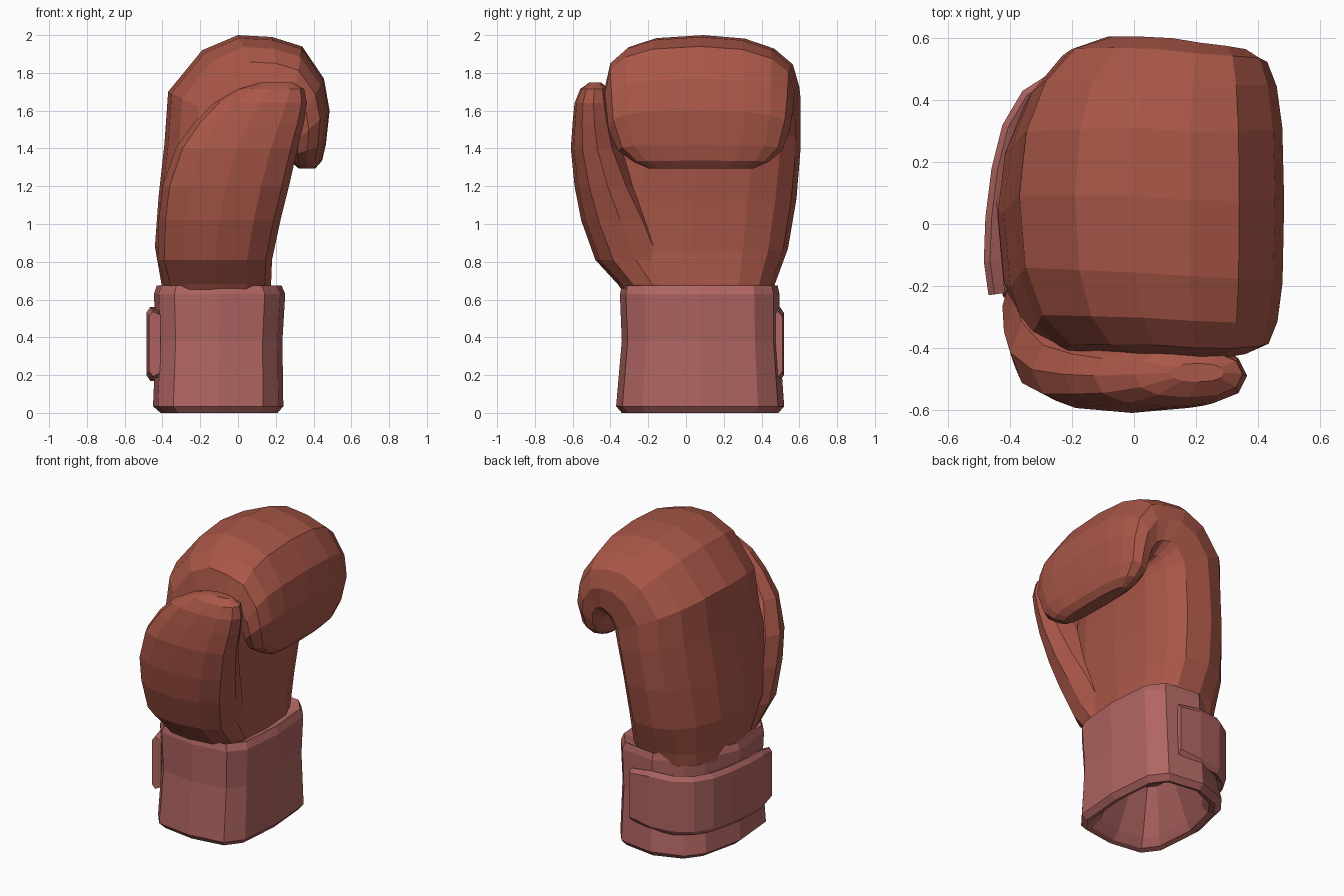
import bpy, bmesh
from math import cos, sin, tau
from mathutils import Vector


def material(name, rgb):
    m = bpy.data.materials.new(name)
    m.diffuse_color = (*rgb, 1)
    return m


def ring(a, b, y0, y1, n, e, e_front=None, e_inner=None):
    """Rounded-rectangle section between xz points a and b, spanning y0..y1.
    e is the squareness; the front and inner corners may have their own."""
    a, b = Vector((a[0], 0, a[1])), Vector((b[0], 0, b[1]))
    pts = []
    for i in range(n):
        c, s = cos(tau * i / n), sin(tau * i / n)
        k = (e_inner or e) if c < -1e-6 else (e_front or e) if s < 0 else e
        u, v = [(1 if w >= 0 else -1) * abs(w) ** (2 / k) for w in (c, s)]
        p = (a + b) / 2 + (a - b) / 2 * u
        p.y = (y0 + y1) / 2 + (y1 - y0) / 2 * v
        pts.append(p)
    return pts


def level(z, x0, x1, y0, y1, n, e):
    return ring((x0, z), (x1, z), y0, y1, n, e)


def loft(name, rings, mat):
    """Skin a list of equal-length rings and cap both ends."""
    bm = bmesh.new()
    vs = [[bm.verts.new(p) for p in r] for r in rings]
    n = len(vs[0])
    for r, s in zip(vs, vs[1:]):
        for i in range(n):
            j = (i + 1) % n
            bm.faces.new((r[i], r[j], s[j], s[i]))
    bm.faces.new(vs[0][::-1])
    bm.faces.new(vs[-1])
    bmesh.ops.recalc_face_normals(bm, faces=bm.faces)
    me = bpy.data.meshes.new(name)
    bm.to_mesh(me)
    bm.free()
    ob = bpy.data.objects.new(name, me)
    me.materials.append(mat)
    bpy.context.collection.objects.link(ob)
    return ob


leather = material("leather", (0.40, 0.095, 0.065))
trim = material("trim", (0.43, 0.13, 0.12))

# Hand: sections rise up the palm, then fan over into the curled fingers
hand = [
    ((-0.40, 0.60), (0.16, 0.60), -0.32, 0.45, 2.2),
    ((-0.405, 0.68), (0.175, 0.68), -0.34, 0.47, 2.2),
    ((-0.44, 0.88), (0.17, 0.86), -0.47, 0.54, 2.0),
    ((-0.42, 1.15), (0.19, 1.12), -0.51, 0.585, 2.0),
    ((-0.39, 1.42), (0.22, 1.34), -0.46, 0.605, 2.0),
    ((-0.37, 1.70), (0.235, 1.41), -0.42, 0.605, 2.1),
    ((-0.19, 1.92), (0.245, 1.44), -0.42, 0.605, 2.2),
    ((0.00, 2.00), (0.25, 1.45), -0.42, 0.60, 2.3),
    ((0.18, 1.99), (0.255, 1.45), -0.43, 0.585, 2.3),
    ((0.34, 1.94), (0.26, 1.44), -0.43, 0.575, 2.4),
    ((0.455, 1.77), (0.265, 1.42), -0.42, 0.565, 2.6),
    ((0.485, 1.60), (0.265, 1.40), -0.41, 0.55, 2.8),
    ((0.465, 1.42), (0.27, 1.36), -0.36, 0.51, 2.8),
    ((0.445, 1.335), (0.285, 1.325), -0.28, 0.44, 2.8),
    ((0.41, 1.295), (0.32, 1.295), -0.20, 0.36, 2.5),
]
loft("hand", [ring(a, b, y0, y1, 16, e, e + 0.35, 3.0) for a, b, y0, y1, e in hand], leather)

# Thumb: broad side panel that tapers toward the fist
thumb = [
    (0.62, -0.37, 0.15, -0.32, 0.02),
    (0.68, -0.39, 0.175, -0.36, 0.00),
    (0.81, -0.425, 0.18, -0.48, -0.05),
    (1.02, -0.42, 0.225, -0.555, -0.14),
    (1.20, -0.40, 0.27, -0.59, -0.24),
    (1.40, -0.33, 0.315, -0.61, -0.33),
    (1.54, -0.23, 0.35, -0.60, -0.37),
    (1.64, -0.13, 0.365, -0.59, -0.39),
    (1.715, 0.00, 0.35, -0.56, -0.41),
    (1.75, 0.12, 0.29, -0.51, -0.45),
]
loft("thumb", [level(*t, 12, 2.4) for t in thumb], leather)

# Cuff: outer wall, top rim, and a hollow inside
cuff = [
    (0.32, -0.24, 0.06, -0.12, 0.28),
    (0.06, -0.35, 0.14, -0.27, 0.42),
    (0.01, -0.38, 0.18, -0.31, 0.46),
    (0.00, -0.41, 0.21, -0.34, 0.49),
    (0.035, -0.45, 0.24, -0.37, 0.52),
    (0.38, -0.435, 0.235, -0.34, 0.495),
    (0.63, -0.445, 0.25, -0.35, 0.495),
    (0.675, -0.43, 0.23, -0.34, 0.485),
    (0.64, -0.36, 0.14, -0.27, 0.42),
]
cuff_rings = [level(*c, 12, 3.7) for c in cuff]
for r in cuff_rings:  # flatten the back corner under the strap
    for p in r:
        if p.x < -0.2 and p.y > 0.2:
            d = 0.07 if p.z > 0.35 else 0.035
            p += Vector((d, -d, 0))
loft("cuff", cuff_rings, trim)

# Strap: rounded band wrapped around the back of the wrist
path = [Vector(p) for p in [
    (-0.47, -0.23), (-0.485, -0.12), (-0.48, 0.02), (-0.46, 0.18), (-0.425, 0.32),
    (-0.36, 0.43), (-0.25, 0.50), (-0.09, 0.518), (0.06, 0.51)]]
section = [(0.06, 0.19), (0.02, 0.17), (0, 0.20), (0, 0.53), (0.02, 0.56), (0.06, 0.54)]
rings = []
for i, p in enumerate(path):
    t = (path[min(i + 1, len(path) - 1)] - path[max(i - 1, 0)]).normalized()
    inward = Vector((t.y, -t.x))
    k = 0.88 if i in (0, len(path) - 1) else 1
    rings.append([Vector((*(p + inward * d), 0.365 + (z - 0.365) * k)) for d, z in section])
loft("wrist_strap", rings, trim)
